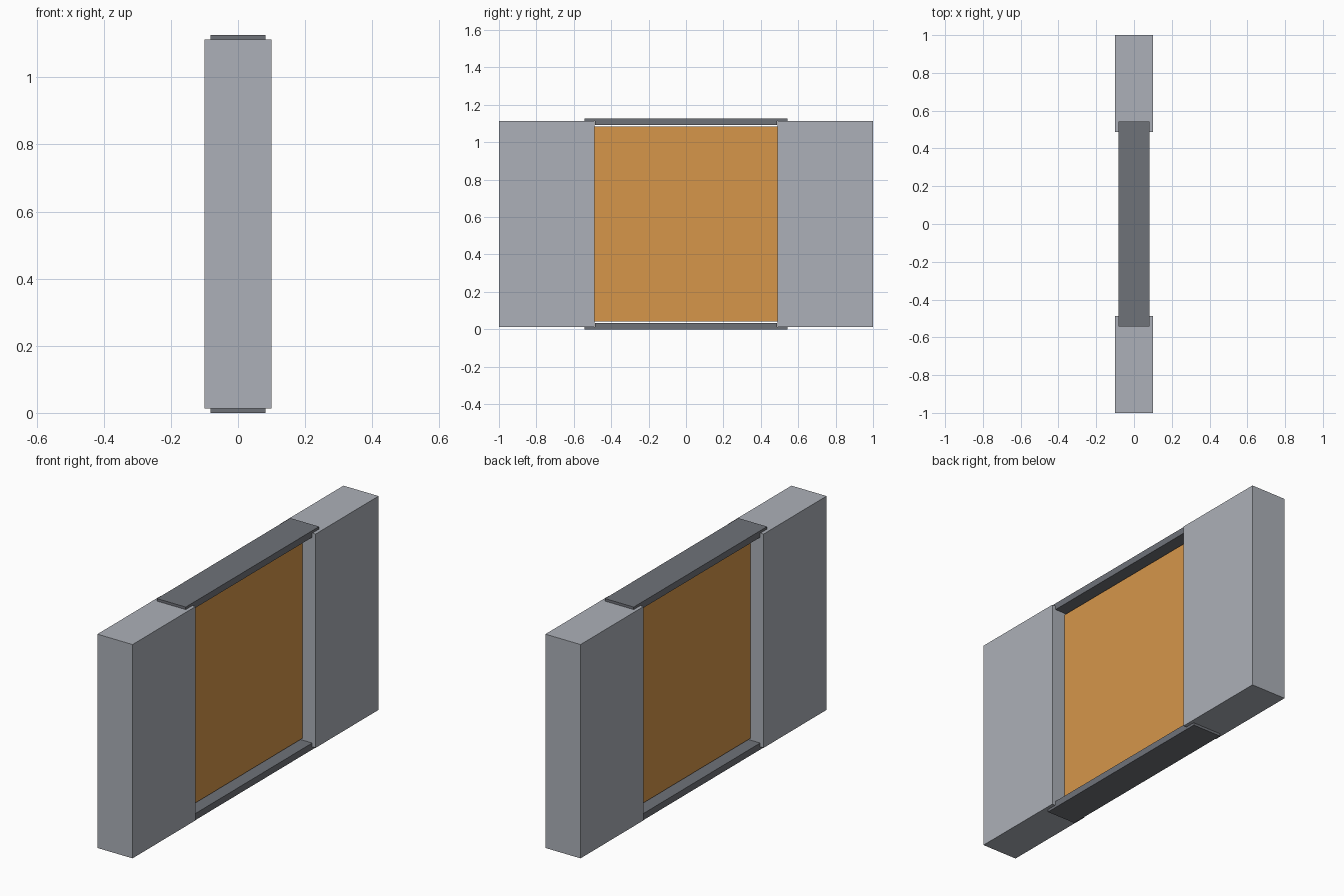
import bpy

if "Cube" in bpy.data.objects:
    bpy.data.objects.remove(bpy.data.objects["Cube"])


def srgb(r, g, b):
    lin = [(c / 255 / 12.92) if c <= 10 else ((c / 255 + 0.055) / 1.055) ** 2.4 for c in (r, g, b)]
    return (*lin, 1.0)


def material(name, rgb):
    m = bpy.data.materials.new(name)
    m.diffuse_color = srgb(*rgb)
    m.use_nodes = True
    m.node_tree.nodes["Principled BSDF"].inputs["Base Color"].default_value = m.diffuse_color
    return m


wall_grey = material("wall grey", (172, 176, 184))
rail_grey = material("dark rail grey", (111, 114, 121))
panel_orange = material("panel orange", (214, 150, 74))


def box(name, x, y, z, mat):
    """Box from (min, max) ranges along each axis."""
    bpy.ops.mesh.primitive_cube_add(size=1, location=[(a + b) / 2 for a, b in (x, y, z)])
    ob = bpy.context.object
    ob.name = name
    ob.scale = [b - a for a, b in (x, y, z)]
    bpy.ops.object.transform_apply(location=False, rotation=False, scale=True)
    ob.data.materials.append(mat)
    return ob


H = 1.126          # total height
PLATE = 0.013      # thickness of the outer plates
STEM = 0.034       # depth to which the rails reach into the opening
OPEN = 0.488       # half width of the opening

# Wall sections on both sides of the opening
box("front_wall", (-0.1, 0.1), (-1, -OPEN), (PLATE, H - PLATE), wall_grey)
box("back_wall", (-0.1, 0.1), (OPEN, 1), (PLATE, H - PLATE), wall_grey)

# Rails: a wide thin plate with a narrower block between the walls
for name, flip in (("bottom", False), ("top", True)):
    def span(a, b):
        return (H - b, H - a) if flip else (a, b)
    box(name + "_rail_plate", (-0.082, 0.082), (-0.542, 0.542), span(0, PLATE), rail_grey)
    box(name + "_rail_block", (-0.082, 0.082), (-OPEN + 0.002, OPEN - 0.002), span(PLATE, STEM), rail_grey)

# Sliding panel, with a small gap to the rails
box("door_panel", (-0.025, 0.025), (-OPEN, OPEN), (0.042, H - 0.042), panel_orange)
